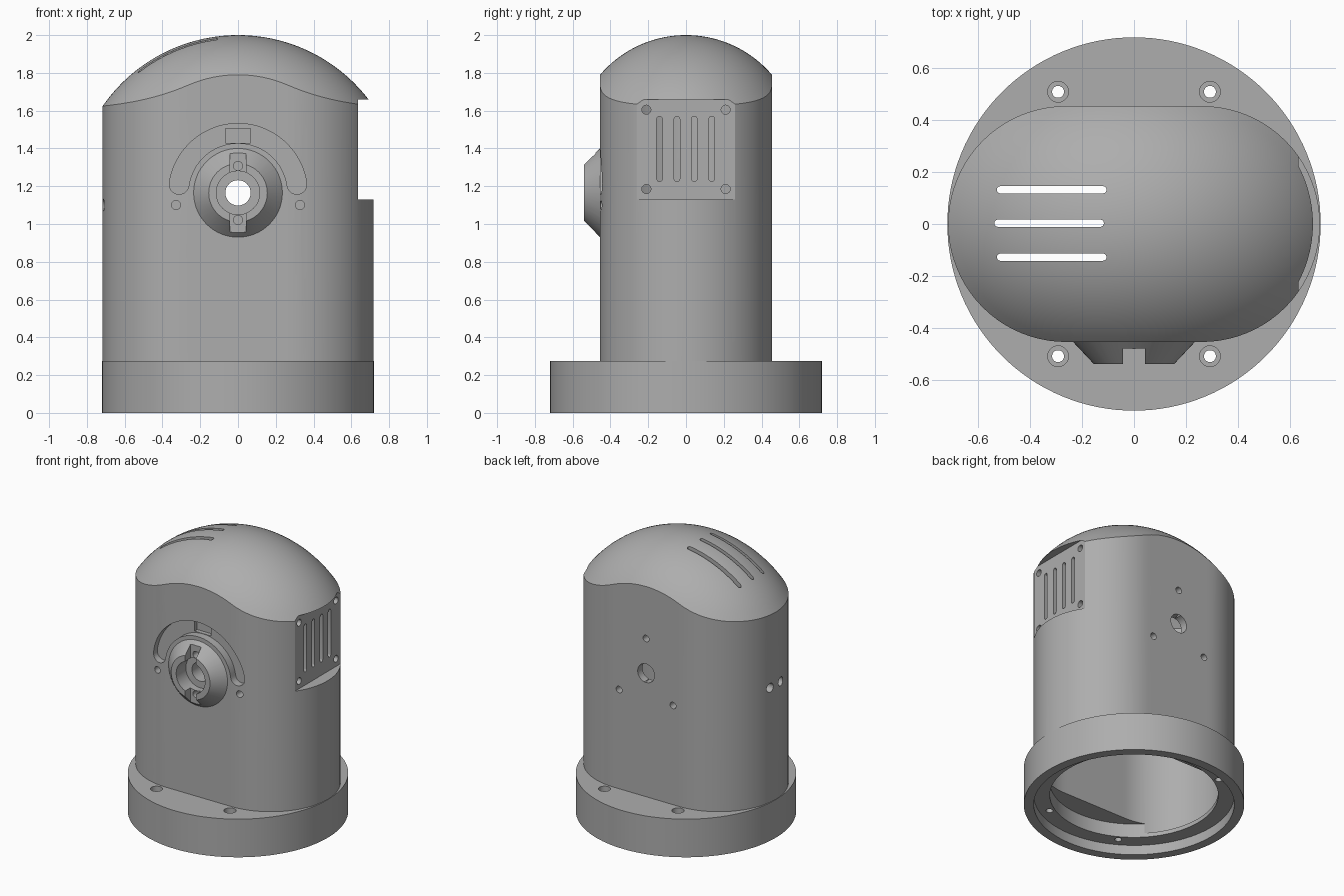
import bpy, bmesh, math
from math import sin, cos, pi, radians

if "Cube" in bpy.data.objects:
    bpy.data.objects.remove(bpy.data.objects["Cube"])

grey = bpy.data.materials.new("plain_grey")
grey.diffuse_color = (0.42, 0.42, 0.42, 1)
grey.use_nodes = True
grey.node_tree.nodes["Principled BSDF"].inputs["Base Color"].default_value = grey.diffuse_color


def place(axis, u, v, t):
    return {"x": (t, u, v), "y": (u, t, v), "z": (u, v, t)}[axis]


def finish(name, bm):
    bmesh.ops.recalc_face_normals(bm, faces=bm.faces)
    mesh = bpy.data.meshes.new(name)
    bm.to_mesh(mesh)
    bm.free()
    ob = bpy.data.objects.new(name, mesh)
    bpy.context.collection.objects.link(ob)
    mesh.materials.append(grey)
    return ob


def loft(name, rings):
    """Skin closed rings of equal length and cap both ends."""
    bm = bmesh.new()
    rows = [[bm.verts.new(p) for p in ring] for ring in rings]
    n = len(rows[0])
    for a, b in zip(rows, rows[1:]):
        for i in range(n):
            j = (i + 1) % n
            bm.faces.new((a[i], a[j], b[j], b[i]))
    bm.faces.new(rows[0])
    bm.faces.new(rows[-1])
    return finish(name, bm)


def prism(outline, axis, lo, hi):
    return loft("cutter", [[place(axis, u, v, t) for u, v in outline] for t in (lo, hi)])


def box(x0, x1, y0, y1, z0, z1):
    return prism([(x0, y0), (x1, y0), (x1, y1), (x0, y1)], "z", z0, z1)


def lathe(axis, u, v, profile, n=48, name="cutter"):
    return loft(name, [[place(axis, u + r * cos(2 * pi * i / n), v + r * sin(2 * pi * i / n), t)
                        for i in range(n)] for t, r in profile])


def hole(axis, u, v, r, lo, hi, n=24):
    return lathe(axis, u, v, [(lo, r), (hi, r)], n)


def slot(u0, u1, v, r):
    """Rounded slot outline running along u."""
    pts = [(u1 + r * sin(pi * i / 8), v - r * cos(pi * i / 8)) for i in range(9)]
    return pts + [(u0 - r * sin(pi * i / 8), v + r * cos(pi * i / 8)) for i in range(9)]


def combine(target, tool, op="DIFFERENCE"):
    """Apply a boolean and remove the tool."""
    mod = target.modifiers.new("bool", "BOOLEAN")
    mod.operation, mod.object, mod.solver = op, tool, "EXACT"
    dg = bpy.context.evaluated_depsgraph_get()
    dg.update()
    mesh = bpy.data.meshes.new_from_object(target.evaluated_get(dg))
    target.modifiers.clear()
    target.data = mesh
    bpy.data.objects.remove(tool)


def stadium(half, r, arc=40, line=16):
    c, pts = half - r, []
    for s in (1, -1):
        pts += [(s * (c + r * cos(-pi / 2 + pi * i / arc)), s * r * sin(-pi / 2 + pi * i / arc))
                for i in range(arc)]
        pts += [(s * (c - 2 * c * i / line), s * r) for i in range(line)]
    return pts


def dome_z(x, y):
    r = 0.872 - (0.598 - math.sqrt(0.598 ** 2 - y * y))
    return 1.128 + math.sqrt(r * r - x * x)


def domed_body(name, half, r, bottom, drop):
    out = stadium(half, r)
    rings = [[(x, y, bottom) for x, y in out]]
    for k in range(20, 0, -1):
        s = k / 20
        rings.append([(x * s, y * s, dome_z(x * s, y * s) - drop) for x, y in out])
    rings.append([(x * 0.01, y * 0.01, 2 - drop) for x, y in out])
    return loft(name, rings)


CZ = 1.165  # height of the shaft axis

# outer housing on its round base, with the conical bearing boss
housing = domed_body("housing", 0.717, 0.455, 0.15, 0)
combine(housing, lathe("z", 0, 0, [(0, 0.72), (0.275, 0.72)], 128), "UNION")
combine(housing, lathe("y", 0, CZ, [(-0.40, 0.235), (-0.455, 0.235), (-0.54, 0.155)], 64), "UNION")

# cavity, keeping thick pads behind the vent panel and the bearing
cavity = domed_body("cavity", 0.66, 0.40, 0.10, 0.06)
combine(cavity, box(0.595, 0.8, -0.31, 0.31, 1.08, 1.75))
combine(cavity, box(-0.42, 0.42, -0.5, -0.33, 0.88, 1.58))
combine(housing, cavity)

# stepped bore under the base
combine(housing, hole("z", 0, 0, 0.655, -0.1, 0.07, 96))
combine(housing, hole("z", 0, 0, 0.55, 0.03, 0.17, 96))

# counterbored mounting holes
for sx in (-1, 1):
    for sy in (-1, 1):
        combine(housing, lathe("z", sx * 0.293, sy * 0.51,
                               [(-0.05, 0.023), (0.235, 0.023), (0.235, 0.04), (0.35, 0.04)], 32))

# flat vent panel recess, its slots and screw holes
combine(housing, box(0.635, 0.9, -0.262, 0.262, 1.13, 1.66))
for y in (-0.14, -0.048, 0.044, 0.136):
    outline = [(v, u) for u, v in slot(1.24, 1.555, y, 0.015)]
    combine(housing, prism(outline, "x", 0.5, 0.7))
for y in (-0.21, 0.21):
    for z in (1.185, 1.605):
        combine(housing, hole("x", y, z, 0.024, 0.5, 0.7))

# roof slots
for y, x0, x1 in ((0.132, -0.515, -0.12), (0.003, -0.525, -0.13), (-0.128, -0.515, -0.12)):
    combine(housing, prism(slot(x0, x1, y, 0.014), "z", 1.6, 2.2))

# curved groove over the boss, with a deeper square pocket
R, W, A0, A1 = 0.315, 0.052, radians(8), radians(172)
arc = [(R + W, A0 + (A1 - A0) * i / 40) for i in range(41)]
groove = [(r * cos(a), CZ + r * sin(a)) for r, a in arc]
groove += [(R * cos(A1) + W * cos(A1 + pi * i / 10), CZ + R * sin(A1) + W * sin(A1 + pi * i / 10))
           for i in range(1, 10)]
groove += [((R - W) * cos(a), CZ + (R - W) * sin(a)) for _, a in reversed(arc)]
groove += [(R * cos(A0) + W * cos(A0 + pi + pi * i / 10), CZ + R * sin(A0) + W * sin(A0 + pi + pi * i / 10))
           for i in range(1, 10)]
combine(housing, prism(groove, "y", -0.6, -0.40))
combine(housing, box(-0.066, 0.066, -0.6, -0.37, 1.43, 1.505))

# bearing seat, key slot, shaft hole and screw holes
combine(housing, box(-0.043, 0.043, -0.6, -0.48, 0.955, 1.375))
combine(housing, hole("y", 0, CZ, 0.115, -0.6, -0.43, 48))
combine(housing, hole("y", 0, CZ, 0.067, -0.7, 0.7, 32))
for x, z in ((0, CZ + 0.143), (0, CZ - 0.143), (-0.328, 1.1), (0.328, 1.1)):
    combine(housing, hole("y", x, z, 0.024, -0.6, -0.37))

# rear screw holes and side cable holes
for x, z in ((0, 0.25), (0.215, -0.175), (-0.215, -0.175)):
    combine(housing, hole("y", x, CZ + z, 0.024, 0.3, 0.6))
for y in (-0.06, 0.06):
    combine(housing, hole("x", y, 1.1, 0.032, -0.9, -0.5))

bpy.context.view_layer.objects.active = housing
housing.select_set(True)
bpy.ops.object.shade_smooth_by_angle(angle=radians(22))
